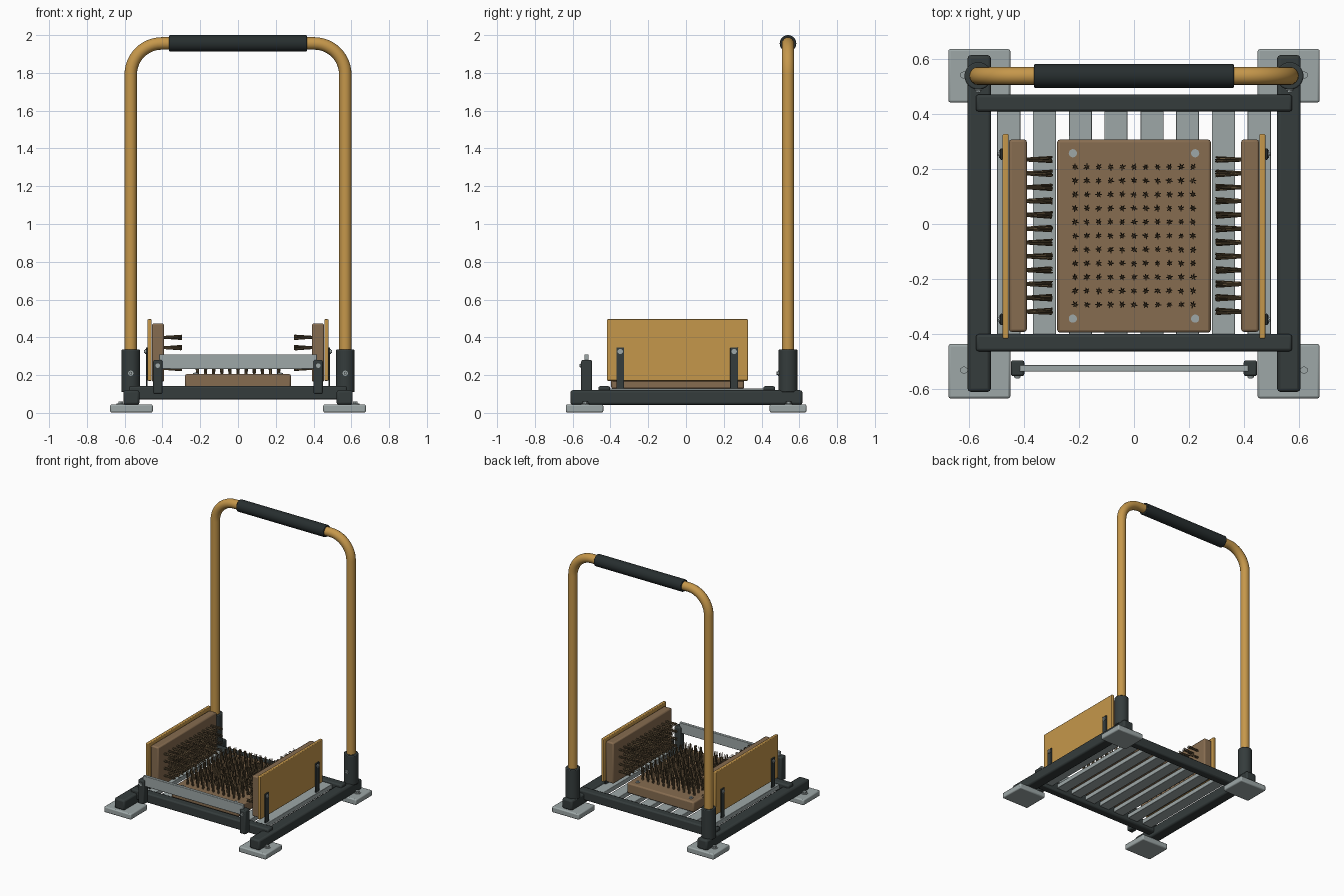
import bpy, bmesh, math, random
from mathutils import Vector

if "Cube" in bpy.data.objects:
    bpy.data.objects.remove(bpy.data.objects["Cube"])

random.seed(4)


def material(name, rgb):
    m = bpy.data.materials.new(name)
    m.diffuse_color = (*rgb, 1)
    m.use_nodes = True
    m.node_tree.nodes["Principled BSDF"].inputs["Base Color"].default_value = m.diffuse_color
    return m


GOLD = material("gold_paint", (0.56, 0.31, 0.07))
DARK = material("dark_steel", (0.035, 0.045, 0.045))
RUBBER = material("grip_rubber", (0.02, 0.027, 0.028))
WOOD = material("brush_back", (0.24, 0.15, 0.08))
BRISTLE = material("bristle_fibre", (0.13, 0.09, 0.045))
STEEL = material("bare_steel", (0.34, 0.39, 0.39))


def add_object(name, bm, mat, bevel=0.0, segments=2):
    mesh = bpy.data.meshes.new(name)
    bm.to_mesh(mesh)
    bm.free()
    ob = bpy.data.objects.new(name, mesh)
    bpy.context.collection.objects.link(ob)
    mesh.materials.append(mat)
    if bevel:
        mod = ob.modifiers.new("bevel", "BEVEL")
        mod.width, mod.segments = bevel, segments
        mod.limit_method = "ANGLE"
    bpy.context.view_layer.objects.active = ob
    ob.select_set(True)
    bpy.ops.object.shade_smooth_by_angle(angle=math.radians(35))
    ob.select_set(False)
    return ob


def box(name, x, y, z, mat, bevel=0.006):
    bm = bmesh.new()
    bmesh.ops.create_cube(bm, size=1)
    for v in bm.verts:
        v.co = [(r[0] + r[1]) / 2 + c * (r[1] - r[0]) for r, c in zip((x, y, z), v.co)]
    return add_object(name, bm, mat, bevel)


def add_rod(bm, a, b, r1, r2, sides):
    a, b = Vector(a), Vector(b)
    geo = bmesh.ops.create_cone(bm, cap_ends=True, segments=sides, radius1=r1,
                                radius2=r2, depth=(b - a).length)
    rot = (b - a).to_track_quat("Z", "Y")
    for v in geo["verts"]:
        v.co = rot @ v.co + (a + b) / 2


def rod(name, a, b, r, mat, sides=32, bevel=0.0):
    bm = bmesh.new()
    add_rod(bm, a, b, r, r, sides)
    return add_object(name, bm, mat, bevel)


def bolt(name, pos, direction, r=0.014, h=0.012):
    # washer plus hexagonal head
    p, d = Vector(pos), Vector(direction)
    bm = bmesh.new()
    add_rod(bm, p - d * 0.003, p + d * 0.004, r, r, 20)
    add_rod(bm, p, p + d * h, r * 0.65, r * 0.65, 6)
    return add_object(name, bm, STEEL)


def bristles(name, roots, direction, length=0.095):
    # each tuft is a slightly splayed cluster of thin fibres
    d = Vector(direction)
    u = d.orthogonal().normalized()
    w = d.cross(u)
    bm = bmesh.new()
    for root in roots:
        turn = random.uniform(0, math.tau)
        for i in range(7):
            ang = turn + i * math.tau / 6
            out = (u * math.cos(ang) + w * math.sin(ang)) * (0 if i == 6 else 1)
            a = Vector(root) + out * 0.005 - d * 0.004
            b = Vector(root) + out * random.uniform(0.008, 0.013) + d * length * random.uniform(0.93, 1)
            add_rod(bm, a, b, 0.0027, 0.002, 5)
    return add_object(name, bm, BRISTLE)


def span(s, a, b):
    return tuple(sorted((s * a, s * b)))


for s, side in ((-1, "left"), (1, "right")):
    # base: foot plates, side rail, handle socket
    for y0, y1, yb, end in ((-0.636, -0.438, -0.533, "front"), (0.443, 0.638, 0.543, "back")):
        box(f"foot_plate_{end}_{side}", span(s, 0.451, 0.677), (y0, y1), (0.002, 0.045), STEEL, 0.008)
        bolt(f"foot_bolt_{end}_{side}", (s * 0.62, yb, 0.045), (0, 0, 1), 0.022, 0.016)
    box(f"side_rail_{side}", span(s, 0.522, 0.607), (-0.612, 0.616), (0.043, 0.12), DARK, 0.012)
    rod(f"handle_socket_{side}", (s * 0.568, 0.54, 0.11), (s * 0.568, 0.54, 0.335), 0.05, DARK, 32, 0.005)
    bolt(f"socket_bolt_{side}", (s * 0.568, 0.491, 0.21), (0, -1, 0), 0.014)

    # side brush: painted guard, back board, fibres
    box(f"side_guard_{side}", span(s, 0.457, 0.479), (-0.418, 0.328), (0.17, 0.496), GOLD, 0.005)
    box(f"side_brush_back_{side}", span(s, 0.391, 0.456), (-0.393, 0.308), (0.165, 0.473), WOOD, 0.009)
    roots = [(s * 0.391, 0.235 - i * 0.0504, 0.4 - j * 0.055) for i in range(12) for j in range(4)]
    bristles(f"side_bristles_{side}", roots, (-s, 0, 0))
    for y, end in ((-0.348, "front"), (0.255, "back")):
        box(f"guard_bracket_{end}_{side}", span(s, 0.479, 0.488), (y - 0.021, y + 0.021), (0.12, 0.347), DARK, 0.003)
        bolt(f"guard_bolt_{end}_{side}", (s * 0.488, y, 0.325), (s, 0, 0), 0.014, 0.01)
        bolt(f"base_brush_bolt_{end}_{side}", (s * 0.223, y + 0.003, 0.206), (0, 0, 1), 0.015, 0.009)

    # scraper post
    box(f"scraper_post_{side}", span(s, 0.4, 0.449), (-0.555, -0.497), (0.1, 0.28), DARK, 0.008)
    bolt(f"scraper_bolt_{side}", (s * 0.425, -0.555, 0.25), (0, -1, 0), 0.012, 0.008)

# cross rails and floor slats
for y, end in ((-0.433, "front"), (0.441, "back")):
    box(f"cross_rail_{end}", (-0.577, 0.577), (y - 0.031, y + 0.031), (0.07, 0.142), DARK, 0.01)
for i in range(8):
    x = (i - 3.5) * 0.1305
    box(f"floor_slat_{i + 1}", (x - 0.042, x + 0.042), (-0.42, 0.43), (0.095, 0.128), STEEL, 0.003)

# base brush
box("base_brush_back", (-0.28, 0.28), (-0.396, 0.308), (0.128, 0.206), WOOD, 0.01)
bristles("base_bristles", [((i - 5) * 0.043, 0.208 - j * 0.0502, 0.206)
                           for i in range(11) for j in range(11)], (0, 0, 1))

# scraper blade
box("scraper_blade", (-0.418, 0.418), (-0.538, -0.515), (0.232, 0.31), STEEL, 0.003)

# bent tube handle: swept along an arch path
X, TOP, R = 0.568, 1.956, 0.165
arc = [(X - R + R * math.cos(t), TOP - R + R * math.sin(t))
       for t in (math.pi / 2 * k / 12 for k in range(13))]
path = [(X, 0.13)] + arc
path += [(-x, z) for x, z in reversed(path)]
curve = bpy.data.curves.new("handle_path", "CURVE")
curve.dimensions = "3D"
curve.bevel_depth = 0.033
curve.bevel_resolution = 6
curve.use_fill_caps = True
spline = curve.splines.new("POLY")
spline.points.add(len(path) - 1)
for p, (x, z) in zip(spline.points, path):
    p.co = (x, 0.54, z, 1)
spline.use_smooth = True
curve.materials.append(GOLD)
handle = bpy.data.objects.new("handle_tube", curve)
bpy.context.collection.objects.link(handle)

# rubber grip
rod("handle_grip", (-0.364, 0.54, TOP), (0.364, 0.54, TOP), 0.044, RUBBER, 32, 0.004)
